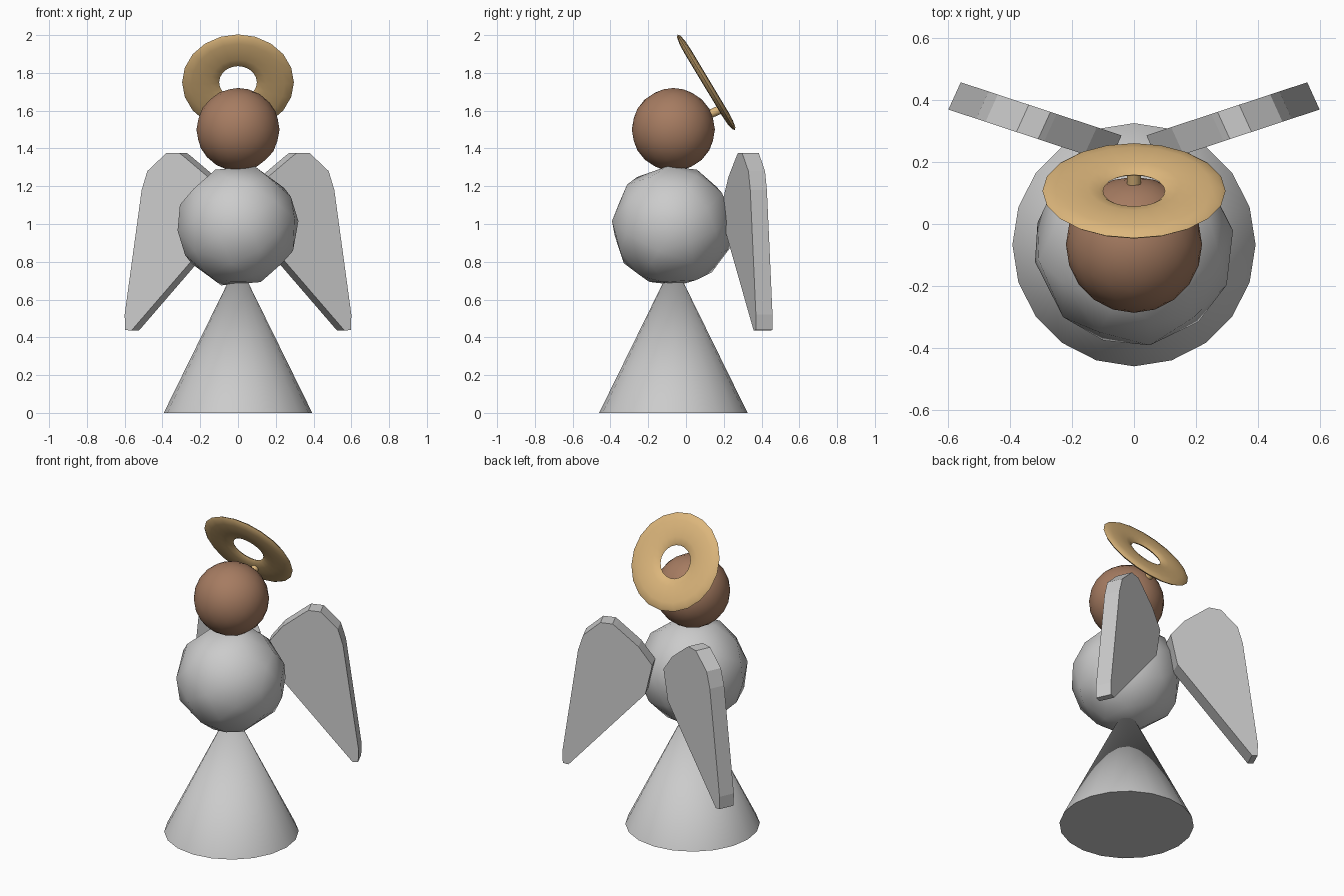
import bpy, bmesh, math
from mathutils import Vector

if "Cube" in bpy.data.objects:
    bpy.data.objects.remove(bpy.data.objects["Cube"])

CY = -0.067  # shared axis of skirt, body and head


def material(name, rgb):
    m = bpy.data.materials.new(name)
    m.diffuse_color = (*rgb, 1)
    m.use_nodes = True
    m.node_tree.nodes["Principled BSDF"].inputs["Base Color"].default_value = m.diffuse_color
    return m


def finish(name, mat=None, angle=40):
    o = bpy.context.object
    o.name = name
    if mat:
        o.data.materials.append(mat)
    bpy.ops.object.transform_apply(location=False, rotation=True, scale=True)
    bpy.ops.object.shade_smooth_by_angle(angle=math.radians(angle))
    return o


skin = material("skin", (0.38, 0.20, 0.12))
gold = material("gold", (0.72, 0.47, 0.20))

# Skirt cone
bpy.ops.mesh.primitive_cone_add(vertices=20, radius1=0.393, radius2=0, depth=0.8,
                                location=(0, CY, 0.4))
finish("skirt")

# Coarse rounded body
bpy.ops.mesh.primitive_ico_sphere_add(subdivisions=3, radius=0.32, location=(0, CY - 0.005, 0.99))
body = finish("body", angle=60)
dec = body.modifiers.new("coarse", 'DECIMATE')
dec.ratio = 0.3

# Head
bpy.ops.mesh.primitive_ico_sphere_add(subdivisions=3, radius=0.22, location=(0, CY, 1.5))
finish("head", skin, 60)

# Wings: outline in x-z on a slanted plane, extruded backwards, mirrored
outline = [(0.08, 1.14), (0.16, 1.25), (0.29, 1.36), (0.31, 1.375), (0.38, 1.375), (0.48, 1.28),
           (0.51, 1.18), (0.60, 0.52), (0.598, 0.44), (0.565, 0.435), (0.25, 0.80), (0.12, 0.95)]


def wing(name, side):
    bm = bmesh.new()
    verts = [bm.verts.new((side * x, 0.37 + 0.33 * (x - 0.6), z)) for x, z in outline]
    face = bm.faces.new(verts)
    new = bmesh.ops.extrude_face_region(bm, geom=[face])["geom"]
    bmesh.ops.translate(bm, vec=Vector((-0.04 * side, 0.088, 0)),
                        verts=[g for g in new if isinstance(g, bmesh.types.BMVert)])
    bmesh.ops.recalc_face_normals(bm, faces=bm.faces)
    me = bpy.data.meshes.new(name)
    bm.to_mesh(me)
    bm.free()
    bpy.context.collection.objects.link(bpy.data.objects.new(name, me))


wing("right_wing", 1)
wing("left_wing", -1)

# Flattened, tilted halo ring
bpy.ops.mesh.primitive_torus_add(major_segments=20, minor_segments=12,
                                 major_radius=0.198, minor_radius=0.098,
                                 location=(0, 0.107, 1.75),
                                 rotation=(math.radians(-59), 0, 0))
bpy.context.object.scale = (1, 1, 0.2)
finish("halo", gold, 60)

# Short pin joining halo and head
a, b = Vector((0, 0.10, 1.57)), Vector((0, 0.195, 1.612))
bpy.ops.mesh.primitive_cylinder_add(vertices=12, radius=0.023, depth=(b - a).length,
                                    location=(a + b) / 2,
                                    rotation=(b - a).to_track_quat('Z', 'Y').to_euler())
finish("halo_pin", gold)
